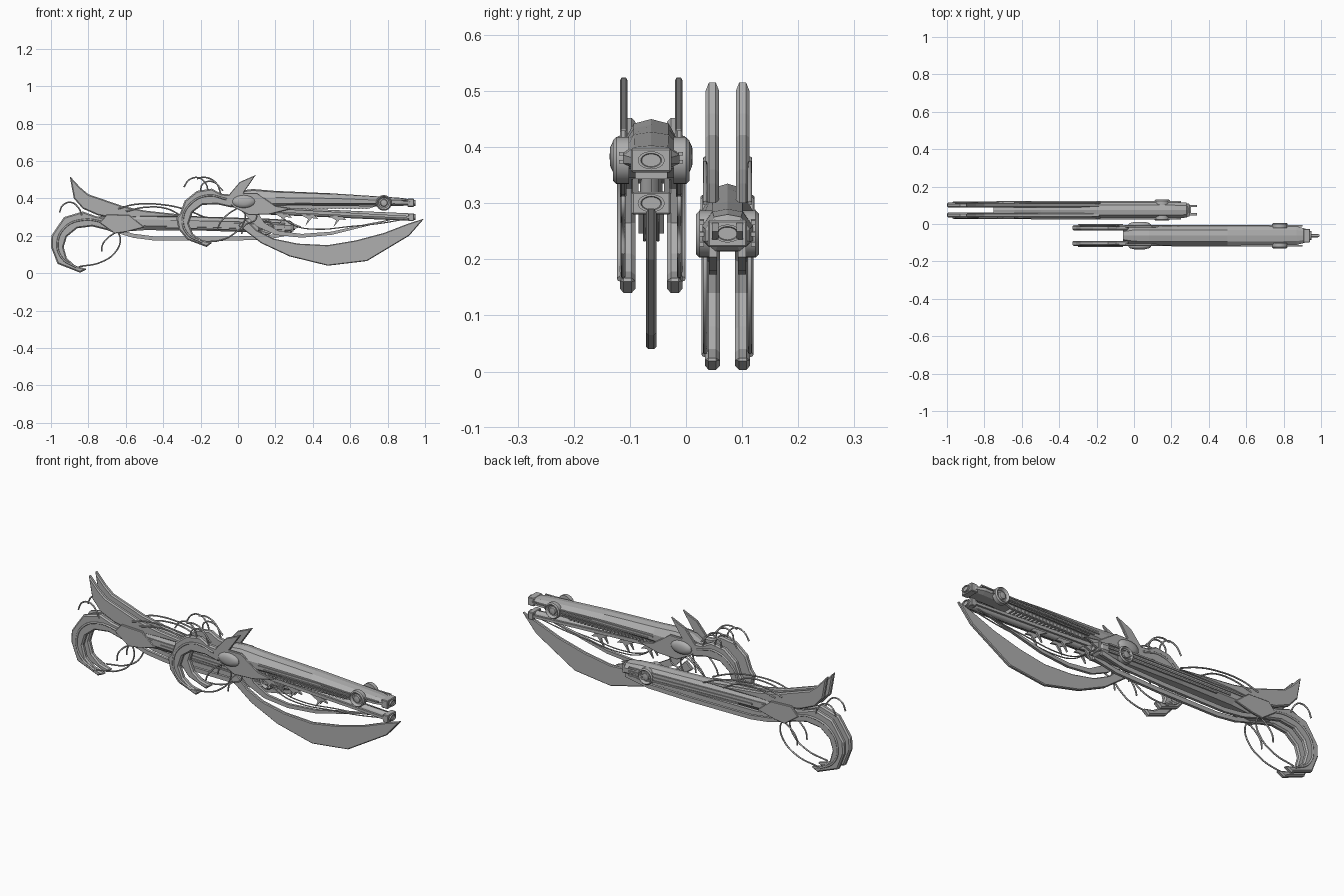
import bpy, bmesh, math
from mathutils import Vector

if "Cube" in bpy.data.objects:
    bpy.data.objects.remove(bpy.data.objects["Cube"])

grey = bpy.data.materials.new("steel_grey")
grey.diffuse_color = (0.43, 0.43, 0.43, 1)
grey.use_nodes = True
grey.node_tree.nodes["Principled BSDF"].inputs["Base Color"].default_value = grey.diffuse_color
YA, YB = -0.062, 0.074   # centre planes of the front and rear weapon


def add(name, bm, bevel=0, smooth=False):
    bmesh.ops.recalc_face_normals(bm, faces=bm.faces)
    me = bpy.data.meshes.new(name)
    bm.to_mesh(me)
    bm.free()
    me.materials.append(grey)
    ob = bpy.data.objects.new(name, me)
    bpy.context.collection.objects.link(ob)
    if smooth:
        bpy.ops.object.select_all(action='DESELECT')
        ob.select_set(True)
        bpy.context.view_layer.objects.active = ob
        bpy.ops.object.shade_smooth_by_angle(angle=math.radians(40))
    if bevel:
        m = ob.modifiers.new("bevel", 'BEVEL')
        m.width, m.segments, m.limit_method = bevel, 1, 'ANGLE'
        m.angle_limit = math.radians(60)
    return ob


def plate(name, pts, y, thick, bevel=0):
    """Side outline in x,z given thickness across y."""
    bm = bmesh.new()
    f = bm.faces.new([bm.verts.new((x, y - thick / 2, z)) for x, z in pts])
    r = bmesh.ops.extrude_face_region(bm, geom=[f])
    bmesh.ops.translate(bm, vec=(0, thick, 0),
                        verts=[v for v in r['geom'] if isinstance(v, bmesh.types.BMVert)])
    return add(name, bm, bevel)


def pair(name, pts, yc, off, thick, bevel=0):
    for s, side in ((-1, "near"), (1, "far")):
        plate(f"{name}_{side}", pts, yc + s * off, thick, bevel)


def strip(path, half):
    """Outline of a band of given half height along a path."""
    return [(x, z - half) for x, z in path] + [(x, z + half) for x, z in reversed(path)]


def hull(name, stations, yc):
    """Eight-sided body lofted along x: (x, bottom, top, half width)."""
    bm = bmesh.new()
    rings = []
    for x, b, t, w in stations:
        h = t - b
        sec = [(-.55, 0), (.55, 0), (1, .25), (1, .6), (.6, .93), (0, 1), (-.6, .93), (-1, .6), (-1, .25)]
        rings.append([bm.verts.new((x, yc + a * w, b + c * h)) for a, c in sec])
    n = len(rings[0])
    for p, q in zip(rings, rings[1:]):
        for i in range(n):
            bm.faces.new((p[i], p[(i + 1) % n], q[(i + 1) % n], q[i]))
    bm.faces.new(rings[0])
    bm.faces.new(rings[-1])
    return add(name, bm)


def tube(name, path, y, r, curved=True):
    cu = bpy.data.curves.new(name, 'CURVE')
    cu.dimensions, cu.bevel_depth, cu.bevel_resolution = '3D', r, 2
    cu.use_fill_caps = True
    cu.resolution_u = 6
    if curved:
        sp = cu.splines.new('BEZIER')
        sp.bezier_points.add(len(path) - 1)
        for p, (x, z) in zip(sp.bezier_points, path):
            p.co = (x, y, z)
            p.handle_left_type = p.handle_right_type = 'AUTO'
    else:
        sp = cu.splines.new('POLY')
        sp.points.add(len(path) - 1)
        for p, (x, z) in zip(sp.points, path):
            p.co = (x, y, z, 1)
    cu.materials.append(grey)
    ob = bpy.data.objects.new(name, cu)
    bpy.context.collection.objects.link(ob)
    bpy.ops.object.select_all(action='DESELECT')
    ob.select_set(True)
    bpy.context.view_layer.objects.active = ob
    bpy.ops.object.convert(target='MESH')


def tubes(name, path, yc, off, r=0.004):
    for s, side in ((-1, "near"), (1, "far")):
        tube(f"{name}_{side}", path, yc + s * off, r)


def lathe(name, prof, x, yc, z, s, sx=1, sz=1):
    """Profile of (radius, outward distance) spun round the y axis."""
    bm = bmesh.new()
    n = 24
    rings = [[bm.verts.new((x + r * sx * math.cos(i * math.tau / n), yc + s * d,
                            z + r * sz * math.sin(i * math.tau / n))) for i in range(n)] for r, d in prof]
    for p, q in zip(rings, rings[1:]):
        for i in range(n):
            bm.faces.new((p[i], p[(i + 1) % n], q[(i + 1) % n], q[i]))
    bm.faces.new(rings[0])
    bm.faces.new(rings[-1])
    add(name, bm, smooth=True)


def muzzle(name, x0, x1, yc, w, z0, z1):
    """Box end with an inset oval ring and recessed bore."""
    plate(name, [(x0, z0), (x1, z0), (x1, z1), (x0, z1)], yc, w, 0.003)
    bm = bmesh.new()
    n, zc = 20, (z0 + z1) / 2
    prof = [(1, -0.01), (1, 0.008), (.78, 0.008), (.7, 0.003)]
    rings = [[bm.verts.new((x1 + d, yc + .024 * k * math.cos(i * math.tau / n),
                            zc + .016 * k * math.sin(i * math.tau / n))) for i in range(n)] for k, d in prof]
    for p, q in zip(rings, rings[1:]):
        for i in range(n):
            bm.faces.new((p[i], p[(i + 1) % n], q[(i + 1) % n], q[i]))
    bm.faces.new(rings[-1])
    add(name + "_ring", bm)


RING = [(.042, .04), (.042, .062), (.036, .068), (.031, .062), (.027, .056), (.02, .056), (.017, .064), (.006, .066)]
OVAL = [(1, .04), (1, .06), (.88, .067), (.5, .073), (.12, .074)]

# ---- front weapon: body, barrel and muzzles
hull("front_body", [(-.06, .36, .41, .035), (.0, .345, .44, .05), (.08, .335, .45, .052), (.2, .35, .44, .052),
                    (.5, .36, .427, .052), (.87, .36, .403, .05), (.92, .362, .395, .036)], YA)
muzzle("upper_muzzle", .905, .942, YA, .072, .355, .398)
muzzle("lower_muzzle", .912, .942, YA, .07, .28, .32)
tube("lower_barrel", [(.12, .335), (.92, .3)], YA, .02, False)
pair("barrel_rail", [(.1, .33), (.92, .293), (.92, .306), (.1, .35)], YA, .028, .01)
for k, z in enumerate((.392, .378, .364)):
    pair(f"side_rail_{k}", strip([(.2 + .03 * k, z), (.9 - .07 * k, z - .004)], .003), YA, .053, .008)
pair("rack", [(.18, .345), (.7, .345), (.75, .362), (.15, .362)], YA, .034, .012)
for i in range(24):
    x = .2 + i * .021
    plate(f"rack_tooth_{i}", [(x, .343), (x + .01, .343), (x + .01, .36), (x, .36)], YA, .088)
for i, x in enumerate((.24, .38, .53)):
    z = .325 - .045 * (x - .15)
    pair(f"under_fin_{i}", [(x - .05, z), (x + .03, z - .005), (x + .05, z - .025), (x + .015, z - .02),
                            (x - .02, z - .062), (x - .005, z - .025)], YA, .018, .01)
pair("receiver_cheek", [(-.06, .385), (-.02, .35), (.06, .31), (.17, .315), (.29, .345), (.2, .36), (.1, .43),
                        (.0, .43)], YA, .05, .012, .003)
for s, side in ((-1, "near"), (1, "far")):
    lathe(f"oval_boss_{side}", OVAL, .03, YA, .383, s, .06, .034)
    lathe(f"front_ring_{side}", RING, .78, YA, .376, s)
    lathe(f"rear_ring_{side}", [(r, d - .012) for r, d in RING], .15, YB, .245, s)

# ---- front weapon: horns, hooked stock, blade
pair("front_horn", [(.095, .525), (.01, .488), (-.04, .43), (-.065, .395), (-.02, .36), (.06, .37), (.03, .43)],
     YA, .049, .014, .003)
pair("front_hook", [(-.03, .42), (-.09, .425), (-.14, .452), (-.22, .44), (-.285, .388), (-.31, .32), (-.33, .295),
                    (-.318, .235), (-.27, .178), (-.168, .14), (-.135, .165), (-.195, .178), (-.24, .21),
                    (-.263, .265), (-.243, .325), (-.19, .365), (-.11, .368), (-.03, .35)], YA, .042, .028, .007)
tubes("front_hook_trim", [(-.06, .395), (-.16, .415), (-.25, .375), (-.295, .29), (-.27, .21), (-.19, .165)],
      YA, .056, .005)
plate("blade", [(.995, .292), (.915, .2), (.69, .065), (.48, .04), (.275, .09), (.125, .16), (.0, .255), (.04, .29),
                (.1, .23), (.19, .185), (.32, .158), (.48, .15), (.63, .175), (.78, .215), (.91, .265)],
      YA, .018, .004)
plate("blade_support", [(.02, .33), (.1, .25), (.2, .205), (.34, .19), (.5, .205), (.68, .25), (.88, .3),
                        (.68, .262), (.5, .222), (.34, .21), (.22, .225), (.14, .27), (.1, .335)], YA, .014)
tubes("blade_cable", [(.22, .31), (.3, .255), (.42, .235), (.6, .25), (.75, .265), (.9, .29)], YA, .012, .003)

# ---- front weapon: curling tubes
for i, p in enumerate(([(-.29, .46), (-.26, .5), (-.21, .51), (-.17, .475), (-.16, .435)],
                       [(-.22, .505), (-.18, .513), (-.12, .485), (-.09, .42)],
                       [(-.2, .43), (-.19, .475), (-.14, .49), (-.08, .44)],
                       [(.03, .36), (.035, .28), (-.03, .205), (-.1, .175), (-.18, .168)],
                       [(.0, .35), (-.06, .31), (-.1, .26), (-.11, .23)],
                       [(.06, .34), (.1, .3), (.03, .25), (.02, .21)])):
    tubes(f"front_curl_{i}", p, YA, .05)

# ---- rear weapon: body, rails and tip
hull("rear_body", [(-.75, .255, .3, .03), (-.64, .22, .335, .043), (-.5, .23, .325, .045), (-.2, .228, .303, .045),
                   (.2, .214, .29, .045), (.28, .215, .28, .04), (.295, .225, .265, .03)], YB)
muzzle("rear_muzzle", .28, .297, YB, .07, .222, .27)
for k, z in enumerate((.285, .265, .247)):
    pair(f"rear_side_rail_{k}", strip([(-.55 + .08 * k, z), (.25, z - .02)], .004), YB, .046, .008)
pair("lower_rail", strip([(-.66, .23), (-.56, .2), (-.45, .186), (-.1, .184), (.15, .19), (.28, .215)], .011),
     YB, .026, .014)
pair("tip_spike", [(.27, .235), (.3, .235), (.338, .25), (.3, .265), (.27, .265)], YB, .022, .012)
pair("rear_cheek", [(-.74, .27), (-.66, .212), (-.6, .22), (-.5, .245), (-.58, .31), (-.7, .315)],
     YB, .042, .012, .003)

# ---- rear weapon: horns and hooked stock
pair("rear_horn", [(-.9, .52), (-.845, .46), (-.8, .422), (-.62, .36), (-.5, .335), (-.18, .3), (-.5, .3),
                   (-.65, .29), (-.75, .31), (-.83, .345), (-.878, .4)], YB, .027, .024, .006)
pair("rear_hook", [(-.68, .29), (-.76, .305), (-.83, .33), (-.93, .3), (-.965, .25), (-.998, .2), (-1, .14),
                   (-.965, .05), (-.845, .003), (-.805, .022), (-.87, .04), (-.915, .08), (-.932, .14),
                   (-.915, .195), (-.86, .24), (-.78, .25), (-.7, .23), (-.66, .215)], YB, .027, .027, .007)
tubes("rear_hook_trim", [(-.7, .27), (-.83, .285), (-.925, .245), (-.965, .16), (-.94, .08), (-.86, .03)],
      YB, .041, .005)

# ---- rear weapon: curling tubes
for i, p in enumerate(([(-.955, .325), (-.935, .365), (-.89, .378), (-.85, .345), (-.835, .31)],
                       [(-.66, .24), (-.63, .19), (-.65, .12), (-.73, .06), (-.85, .035)],
                       [(-.66, .215), (-.7, .185), (-.725, .15), (-.73, .115)],
                       [(-.64, .345), (-.55, .368), (-.4, .366), (-.28, .34), (-.18, .3)],
                       [(-.6, .33), (-.5, .352), (-.38, .345), (-.3, .305)])):
    tubes(f"rear_curl_{i}", p, YB, .04)
